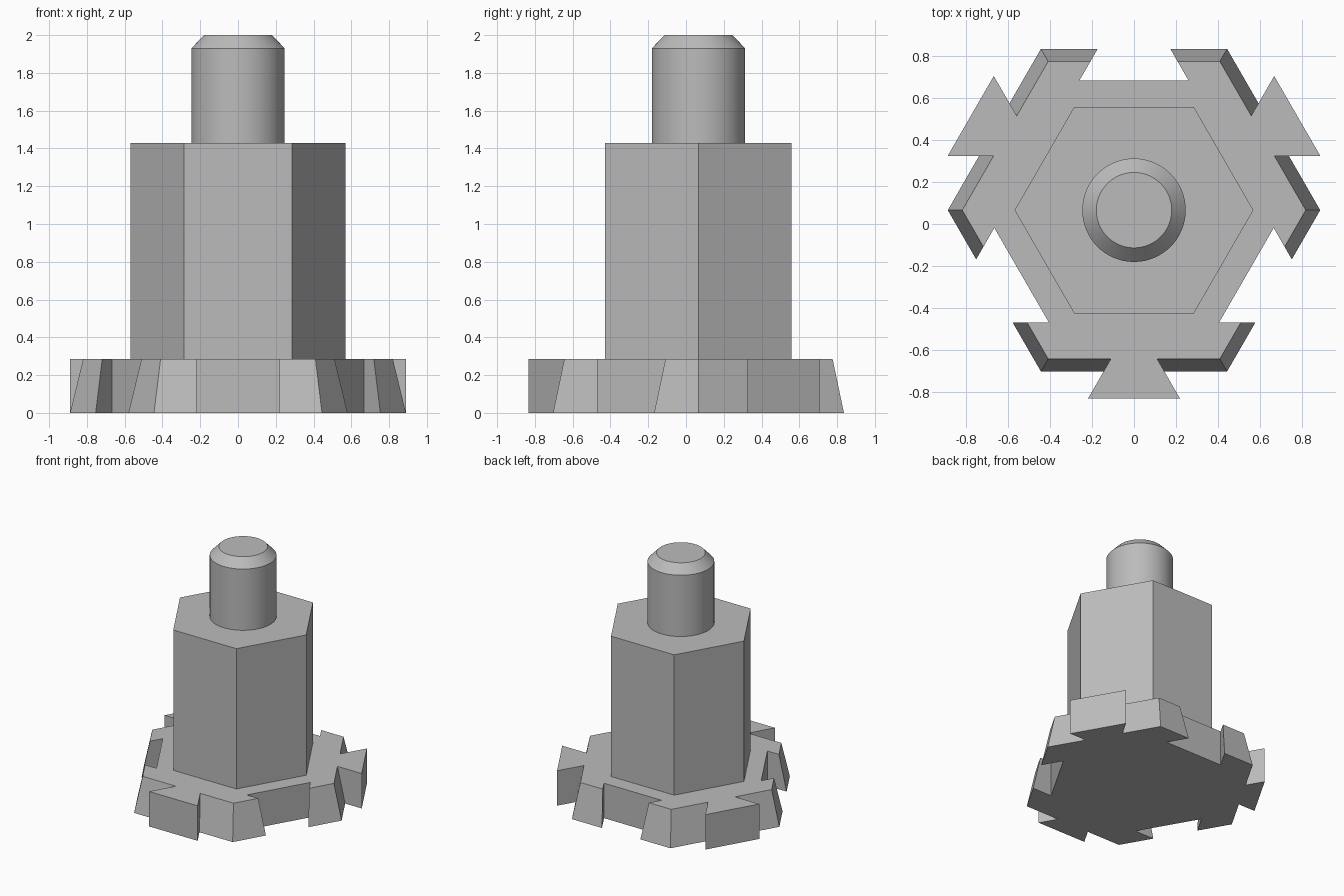
import bpy
import bmesh
from math import radians, sqrt, cos, sin, pi
from mathutils import Vector, Matrix

cube = bpy.data.objects.get("Cube")
if cube:
    bpy.data.objects.remove(cube)

AXIS_Y = 0.066          # the hexagon axis sits slightly behind the centre
BASE_TOP, COLUMN_TOP, PIN_SHOULDER, PIN_TOP = 0.285, 1.43, 1.93, 2.0

grey = bpy.data.materials.new("plain_grey")
grey.use_nodes = True
colour = (0.5, 0.5, 0.5, 1.0)
grey.diffuse_color = colour
grey.node_tree.nodes["Principled BSDF"].inputs["Base Color"].default_value = colour


def loft(name, sections, smooth=False):
    """Closed solid through (outline, height) sections with equal point counts."""
    bm = bmesh.new()
    rings = [[bm.verts.new((x, y + AXIS_Y, z)) for x, y in outline]
             for outline, z in sections]
    for low, high in zip(rings, rings[1:]):
        for i in range(len(low)):
            j = (i + 1) % len(low)
            bm.faces.new((low[i], low[j], high[j], high[i]))
    bm.faces.new(rings[0][::-1])
    bm.faces.new(rings[-1])
    bmesh.ops.recalc_face_normals(bm, faces=bm.faces)
    mesh = bpy.data.meshes.new(name)
    bm.to_mesh(mesh)
    bm.free()
    mesh.materials.append(grey)
    obj = bpy.data.objects.new(name, mesh)
    bpy.context.collection.objects.link(obj)
    if smooth:
        bpy.ops.object.select_all(action='DESELECT')
        obj.select_set(True)
        bpy.context.view_layer.objects.active = obj
        bpy.ops.object.shade_smooth_by_angle(angle=radians(30))
    return obj


def polygon(sides, radius):
    return [(radius * cos(2 * pi * i / sides), radius * sin(2 * pi * i / sides))
            for i in range(sides)]


def dovetail_hexagon(apothem):
    """Hexagon outline whose sides alternate dovetail tabs and sockets."""
    points = []
    for k in range(6):
        is_tab = k % 2 == 0
        depth, half = (0.90, 0.22) if is_tab else (0.62, 0.26)
        neck = half - abs(depth - apothem) / sqrt(3)
        corner = apothem / sqrt(3)
        turn = Matrix.Rotation(radians(30 + 60 * k), 2)
        side = [(apothem, -corner), (apothem, -neck), (depth, -half),
                (depth, half), (apothem, neck)]
        points += [tuple(turn @ Vector(p)) for p in side]
    return points


# Tapered base with interlocking edges
loft("dovetail_base", [(dovetail_hexagon(0.77), 0),
                       (dovetail_hexagon(0.71), BASE_TOP)])

# Hexagonal column
hexagon = polygon(6, 0.57)
loft("hex_column", [(hexagon, BASE_TOP), (hexagon, COLUMN_TOP)])

# Round pin with chamfered tip
shaft = polygon(64, 0.247)
loft("round_pin", [(shaft, COLUMN_TOP), (shaft, PIN_SHOULDER),
                   (polygon(64, 0.18), PIN_TOP)], smooth=True)
